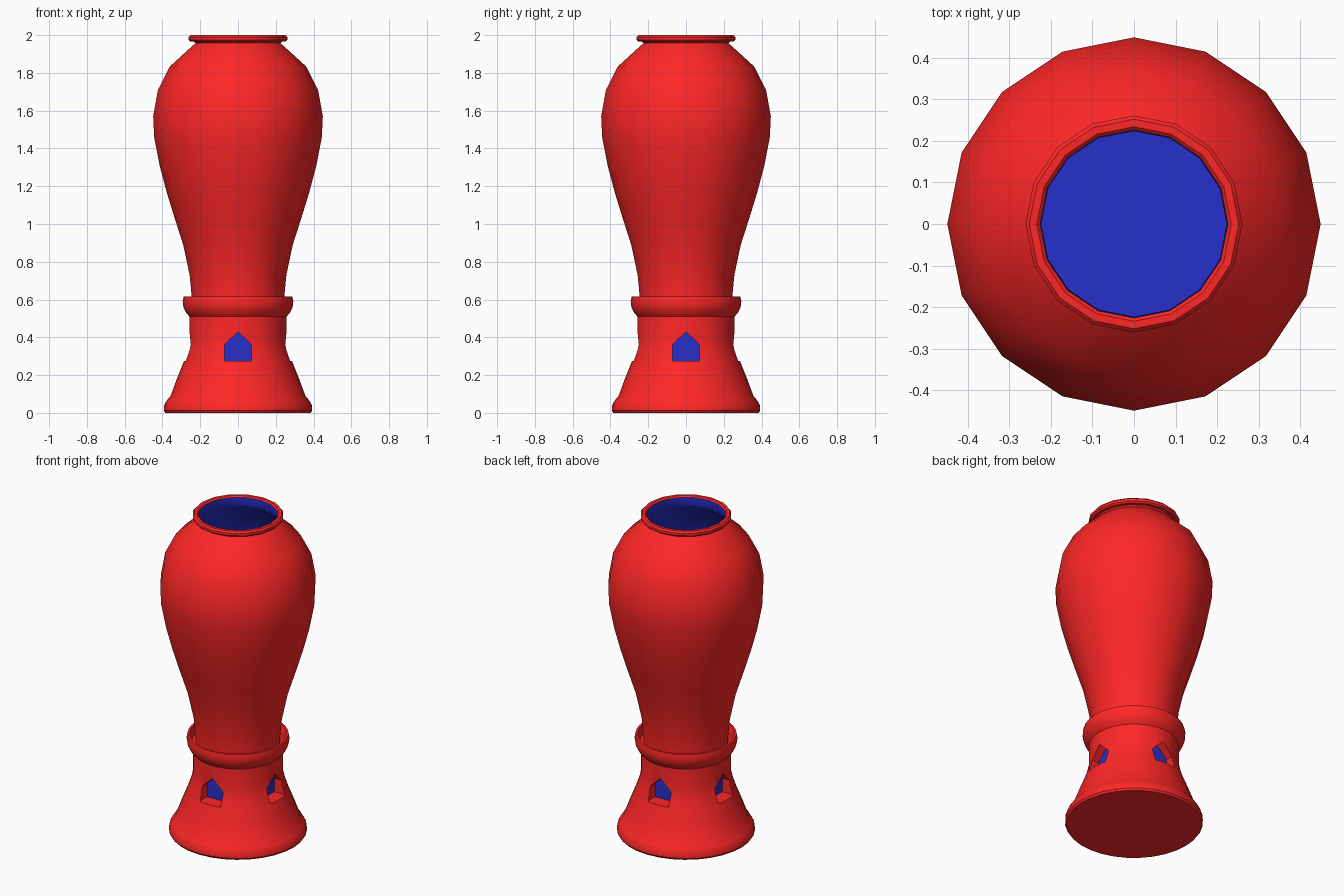
import bpy, bmesh
from math import pi, cos, sin
from mathutils import Matrix

if "Cube" in bpy.data.objects:
    bpy.data.objects.remove(bpy.data.objects["Cube"])


def material(name, rgb):
    m = bpy.data.materials.new(name)
    m.diffuse_color = (*rgb, 1)
    m.use_nodes = True
    m.node_tree.nodes["Principled BSDF"].inputs["Base Color"].default_value = m.diffuse_color
    return m


RED = material("red", (1.0, 0.02, 0.02))
BLUE = material("blue", (0.02, 0.03, 0.60))


def add_object(name, bm, mats):
    me = bpy.data.meshes.new(name)
    bm.to_mesh(me)
    bm.free()
    ob = bpy.data.objects.new(name, me)
    bpy.context.collection.objects.link(ob)
    for m in mats:
        me.materials.append(m)
    return ob


def smooth(ob, angle):
    bpy.ops.object.select_all(action='DESELECT')
    ob.select_set(True)
    bpy.context.view_layer.objects.active = ob
    bpy.ops.object.shade_smooth_by_angle(angle=angle)


def lathe(name, profile, sides, mats, blue_from=999):
    """Revolve (radius, z) points; segments from blue_from on use slot 1."""
    bm = bmesh.new()
    rings = []
    for r, z in profile:
        if r == 0:
            rings.append([bm.verts.new((0, 0, z))] * sides)
        else:
            rings.append([bm.verts.new((r * cos(2 * pi * i / sides), r * sin(2 * pi * i / sides), z))
                          for i in range(sides)])
    for k in range(len(rings) - 1):
        a, b = rings[k], rings[k + 1]
        for i in range(sides):
            j = (i + 1) % sides
            corners = list(dict.fromkeys([a[i], a[j], b[j], b[i]]))
            bm.faces.new(corners).material_index = int(k >= blue_from)
    bmesh.ops.recalc_face_normals(bm, faces=bm.faces)
    return add_object(name, bm, mats)


def window_outline(bm, y):
    pts = [(-.072, .275), (.072, .275), (.072, .36), (0, .43), (-.072, .36)]
    return bm.faces.new([bm.verts.new((x, y, z)) for x, z in pts])


# hollow vase body with rolled lip and blue inside
outer = [(0, .52), (.245, .52), (.245, .615), (.256, .73), (.29, .89), (.335, 1.03),
         (.378, 1.17), (.415, 1.31), (.444, 1.46), (.449, 1.57), (.424, 1.71),
         (.36, 1.835), (.25, 1.935), (.225, 1.957), (.235, 1.966), (.252, 1.966),
         (.261, 1.975), (.261, 1.99), (.252, 2.0), (.234, 2.0), (.226, 1.992)]
inner = [(.223, 1.95), (.24, 1.92), (.335, 1.83), (.40, 1.70), (.425, 1.57),
         (.42, 1.46), (.391, 1.31), (.311, 1.03), (.266, .89), (.232, .73),
         (.224, .60), (0, .60)]
body = lathe("vase_body", outer + inner, 16, [RED, BLUE], blue_from=len(outer) - 1)
smooth(body, pi / 5)

# flared pedestal with dished collar
base = lathe("pedestal", [(0, 0), (.385, 0), (.393, .012), (.391, .04), (.378, .065),
                          (.357, .09), (.32, .19), (.29, .265), (.268, .33), (.257, .38),
                          (.257, .51), (.275, .53), (.289, .56), (.293, .59), (.288, .615),
                          (.275, .615), (.268, .59), (.262, .565), (0, .565)], 32, [RED])

# cutter for the four window niches
for n in range(4):
    turn = Matrix.Rotation(n * pi / 2, 4, 'Z')
    bm = bmesh.new()
    f = window_outline(bm, -.20)
    ext = bmesh.ops.extrude_face_region(bm, geom=[f])
    bmesh.ops.translate(bm, vec=(0, -.3, 0),
                        verts=[v for v in ext["geom"] if isinstance(v, bmesh.types.BMVert)])
    bmesh.ops.recalc_face_normals(bm, faces=bm.faces)
    bm.transform(turn)
    cutter = add_object("window_cutter", bm, [RED])
    cutter.hide_render = True
    mod = base.modifiers.new("window", 'BOOLEAN')
    mod.operation, mod.solver, mod.object = 'DIFFERENCE', 'EXACT', cutter
    bpy.context.view_layer.objects.active = base
    bpy.ops.object.modifier_apply(modifier=mod.name)
    bpy.data.objects.remove(cutter)

    # blue pane at the back of each niche
    bm = bmesh.new()
    window_outline(bm, -.202)
    bm.transform(turn)
    add_object("window_pane", bm, [BLUE])
smooth(base, pi / 5)
